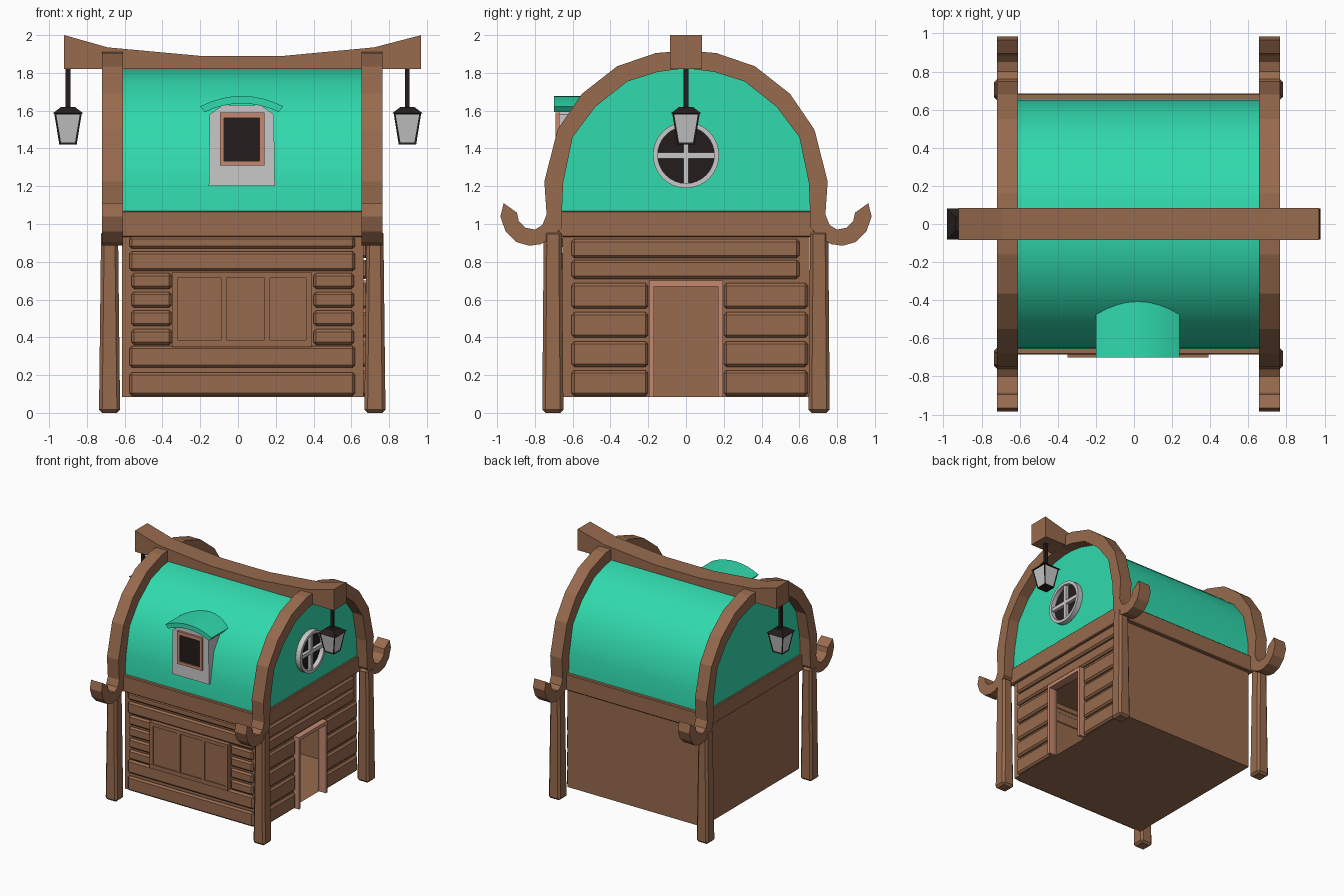
import bpy, bmesh, math
from mathutils import Matrix, Vector

if "Cube" in bpy.data.objects:
    bpy.data.objects.remove(bpy.data.objects["Cube"])

CX = 0.02  # the building's centre line in x


def material(name, rgb):
    m = bpy.data.materials.new(name)
    m.diffuse_color = (*rgb, 1)
    m.use_nodes = True
    m.node_tree.nodes["Principled BSDF"].inputs["Base Color"].default_value = m.diffuse_color
    return m


WOOD = material("brown_wood", (0.31, 0.145, 0.075))
GREEN = material("roof_green", (0.03, 0.70, 0.42))
TRIM = material("pink_trim", (0.55, 0.25, 0.165))
PALE = material("pale_grey", (0.58, 0.58, 0.58))
DARK = material("dark_iron", (0.018, 0.012, 0.012))


def finish(name, bm, *mats, bevel=0, smooth=None):
    me = bpy.data.meshes.new(name)
    bm.to_mesh(me)
    bm.free()
    ob = bpy.data.objects.new(name, me)
    bpy.context.collection.objects.link(ob)
    for m in mats:
        me.materials.append(m)
    if bevel:
        mod = ob.modifiers.new("bevel", 'BEVEL')
        mod.width, mod.segments = bevel, 1
    if smooth:
        bpy.ops.object.select_all(action='DESELECT')
        ob.select_set(True)
        bpy.context.view_layer.objects.active = ob
        bpy.ops.object.shade_smooth_by_angle(angle=math.radians(smooth))
    return ob


def box_bm(x0, x1, y0, y1, z0, z1):
    bm = bmesh.new()
    mat = Matrix.Translation(((x0 + x1) / 2, (y0 + y1) / 2, (z0 + z1) / 2)) @ \
        Matrix.Diagonal((x1 - x0, y1 - y0, z1 - z0, 1))
    bmesh.ops.create_cube(bm, size=1, matrix=mat)
    return bm


def box(name, x0, x1, y0, y1, z0, z1, mat, bevel=0):
    return finish(name, box_bm(x0, x1, y0, y1, z0, z1), mat, bevel=bevel)


def prism(name, pts, axis, a, b, mat, smooth=None):
    """Extrude a profile: (y,z) points along x, or (x,z) points along y."""
    bm = bmesh.new()
    put = (lambda p: (a, p[0], p[1])) if axis == 'x' else (lambda p: (p[0], a, p[1]))
    face = bm.faces.new([bm.verts.new(put(p)) for p in pts])
    ext = bmesh.ops.extrude_face_region(bm, geom=[face])
    d = Vector((b - a, 0, 0) if axis == 'x' else (0, b - a, 0))
    for v in ext['geom']:
        if isinstance(v, bmesh.types.BMVert):
            v.co += d
    bmesh.ops.recalc_face_normals(bm, faces=bm.faces)
    return finish(name, bm, mat, smooth=smooth)


def mirrored(half):
    """Full symmetric outline from its right half."""
    return half + [(-y, z) for y, z in reversed(half) if abs(y) > 1e-6]


# Room: hollow box, open on the door side, with a wall cut around the doorway
room = box_bm(-0.615, 0.65, -0.655, 0.655, 0.085, 0.94)
bmesh.ops.delete(room, geom=[f for f in room.faces if f.normal.x > 0.9], context='FACES')
finish("room_walls", room, WOOD)
prism("door_wall", [(-0.655, 0.085), (-0.17, 0.085), (-0.17, 0.67), (0.17, 0.67),
                    (0.17, 0.085), (0.655, 0.085), (0.655, 0.94), (-0.655, 0.94)],
      'x', 0.645, 0.665, WOOD)
box("wall_band", -0.64, 0.685, -0.685, 0.685, 0.93, 1.07, WOOD, 0.006)

# Door frame
prism("door_frame", [(-0.195, 0.085), (-0.17, 0.085), (-0.17, 0.67), (0.17, 0.67),
                     (0.17, 0.085), (0.195, 0.085), (0.195, 0.70), (-0.195, 0.70)],
      'x', 0.64, 0.715, TRIM)

# Front planks
for i, (z0, z1) in enumerate([(0.09, 0.215), (0.24, 0.355), (0.75, 0.855), (0.87, 0.935)]):
    box(f"front_plank_{i}", -0.575, 0.62, -0.682, -0.65, z0, z1, WOOD, 0.014)
for i in range(4):
    z = 0.36 + i * 0.099
    for side, x0, x1 in (("left", -0.565, -0.35), ("right", 0.40, 0.615)):
        box(f"front_short_plank_{side}_{i}", x0, x1, -0.682, -0.65, z, z + 0.083, WOOD, 0.014)

# Front shutter: backing panel, rails and stiles
box("shutter_panel", -0.34, 0.38, -0.69, -0.65, 0.36, 0.74, WOOD)
for name, z0, z1 in (("bottom", 0.35, 0.385), ("top", 0.715, 0.745)):
    box(f"shutter_rail_{name}", -0.35, 0.39, -0.70, -0.65, z0, z1, WOOD)
for i, (x0, x1) in enumerate([(-0.35, -0.32), (-0.09, -0.06), (0.14, 0.17), (0.36, 0.39)]):
    box(f"shutter_stile_{i}", x0, x1, -0.698, -0.65, 0.38, 0.72, WOOD)

# Door side planks
for i, z in enumerate((0.71, 0.82)):
    box(f"side_plank_{i}", 0.65, 0.69, -0.605, 0.60, z, z + 0.10, WOOD, 0.014)
for i in range(4):
    z = 0.09 + i * 0.154
    for side, y0, y1 in (("left", -0.605, -0.2), ("right", 0.2, 0.645)):
        box(f"side_short_plank_{side}_{i}", 0.65, 0.69, y0, y1, z, z + 0.135, WOOD, 0.014)

# Corner posts, slightly tapered
for sx, x in (("left", -0.68), ("right", 0.725)):
    for sy, y in (("front", -0.705), ("back", 0.705)):
        bm = box_bm(x - 0.056, x + 0.056, y - 0.056, y + 0.056, 0, 0.965)
        for v in bm.verts:
            if v.co.z > 0.5:
                v.co.x = x + (v.co.x - x) * 0.8
                v.co.y = y + (v.co.y - y) * 0.86
        finish(f"corner_post_{sy}_{sx}", bm, WOOD, bevel=0.017)

# Barrel roof
inner = [(0, 1.825), (0.15, 1.805), (0.31, 1.755), (0.48, 1.62), (0.60, 1.46),
         (0.65, 1.22), (0.657, 1.06)]
prism("barrel_roof", mirrored(inner), 'x', -0.625, 0.67, GREEN, smooth=40)

# End arches with upturned hooks
outer = [(0, 1.918), (0.16, 1.905), (0.365, 1.835), (0.55, 1.69), (0.68, 1.50), (0.75, 1.225),
         (0.738, 1.05), (0.76, 0.995), (0.80, 0.97), (0.85, 0.98), (0.885, 1.015), (0.895, 1.06),
         (0.965, 1.11), (0.983, 1.04), (0.955, 0.96), (0.90, 0.905), (0.83, 0.885),
         (0.77, 0.893), (0.71, 0.925), (0.66, 0.98)]
right_half = outer + inner[:0:-1]
left_half = [(-y, z) for y, z in reversed(right_half[1:])]
arch = right_half + [inner[0]] + left_half
for side, x in (("left", -0.72), ("right", 0.655)):
    prism(f"roof_arch_{side}", arch, 'x', x, x + 0.11, WOOD)

# Ridge beam, rising at both ends
prism("ridge_beam", [(-0.92, 1.82), (0.97, 1.82), (0.97, 2.0), (0.72, 1.935), (0.24, 1.89),
                     (-0.20, 1.89), (-0.69, 1.935), (-0.92, 2.0)], 'y', -0.085, 0.085, WOOD)

# Dormer window in the front slope
prism("dormer_body", [(-0.155, 1.20), (0.195, 1.20), (0.19, 1.58), (0.12, 1.63),
                      (-0.08, 1.63), (-0.15, 1.58)], 'y', -0.672, -0.45, PALE)
top, low = [], []
for i in range(9):
    t = i / 4 - 1
    top.append((CX + 0.22 * t, 1.678 - 0.055 * t * t))
    low.append((CX + 0.195 * t, 1.638 - 0.045 * t * t))
prism("dormer_roof", top + low[::-1], 'y', -0.70, -0.40, GREEN, smooth=40)
box("dormer_pane", -0.08, 0.12, -0.68, -0.66, 1.32, 1.57, DARK)
for name, x0, x1, z0, z1 in (("left", -0.095, -0.073, 1.31, 1.59), ("right", 0.115, 0.14, 1.31, 1.59),
                             ("bottom", -0.073, 0.115, 1.31, 1.333), ("top", -0.073, 0.115, 1.56, 1.59)):
    box(f"dormer_frame_{name}", x0, x1, -0.69, -0.66, z0, z1, TRIM)

# Round window in the door-side gable
WZ, N = 1.365, 32
bm = bmesh.new()
rings = [[bm.verts.new((x, r * math.cos(2 * math.pi * i / N), WZ + r * math.sin(2 * math.pi * i / N)))
          for i in range(N)] for x, r in ((0.66, 0.175), (0.715, 0.175), (0.715, 0.15), (0.66, 0.15))]
for k in range(4):
    a, b = rings[k], rings[(k + 1) % 4]
    for i in range(N):
        j = (i + 1) % N
        bm.faces.new((a[i], a[j], b[j], b[i]))
bmesh.ops.recalc_face_normals(bm, faces=bm.faces)
finish("round_window_ring", bm, PALE, smooth=40)
disc = [(0.155 * math.cos(2 * math.pi * i / N), WZ + 0.155 * math.sin(2 * math.pi * i / N)) for i in range(N)]
prism("round_window_pane", disc, 'x', 0.668, 0.677, DARK)
box("round_window_bar_upright", 0.67, 0.705, -0.014, 0.014, WZ - 0.155, WZ + 0.155, PALE)
box("round_window_bar_level", 0.67, 0.705, -0.155, 0.155, WZ - 0.017, WZ + 0.013, PALE)


# Hanging lanterns: rod, cap and tapered body with inset panes
def frustum(x, z0, h0, z1, h1):
    bm = box_bm(x - 1, x + 1, -1, 1, z0, z1)
    for v in bm.verts:
        h = h1 if v.co.z > (z0 + z1) / 2 else h0
        v.co.x = x + (v.co.x - x) * h
        v.co.y *= h
    bm.normal_update()
    return bm


for side, x in (("left", -0.90), ("right", 0.897)):
    box(f"lantern_rod_{side}", x - 0.012, x + 0.012, -0.012, 0.012, 1.60, 1.83, DARK)
    finish(f"lantern_cap_{side}", frustum(x, 1.585, 0.082, 1.62, 0.036), DARK)
    bm = frustum(x, 1.42, 0.046, 1.588, 0.073)
    panes = [f for f in bm.faces if abs(f.normal.z) < 0.5]
    bmesh.ops.inset_individual(bm, faces=panes, thickness=0.014, depth=-0.003)
    for f in panes:
        f.material_index = 1
    finish(f"lantern_body_{side}", bm, DARK, PALE)
